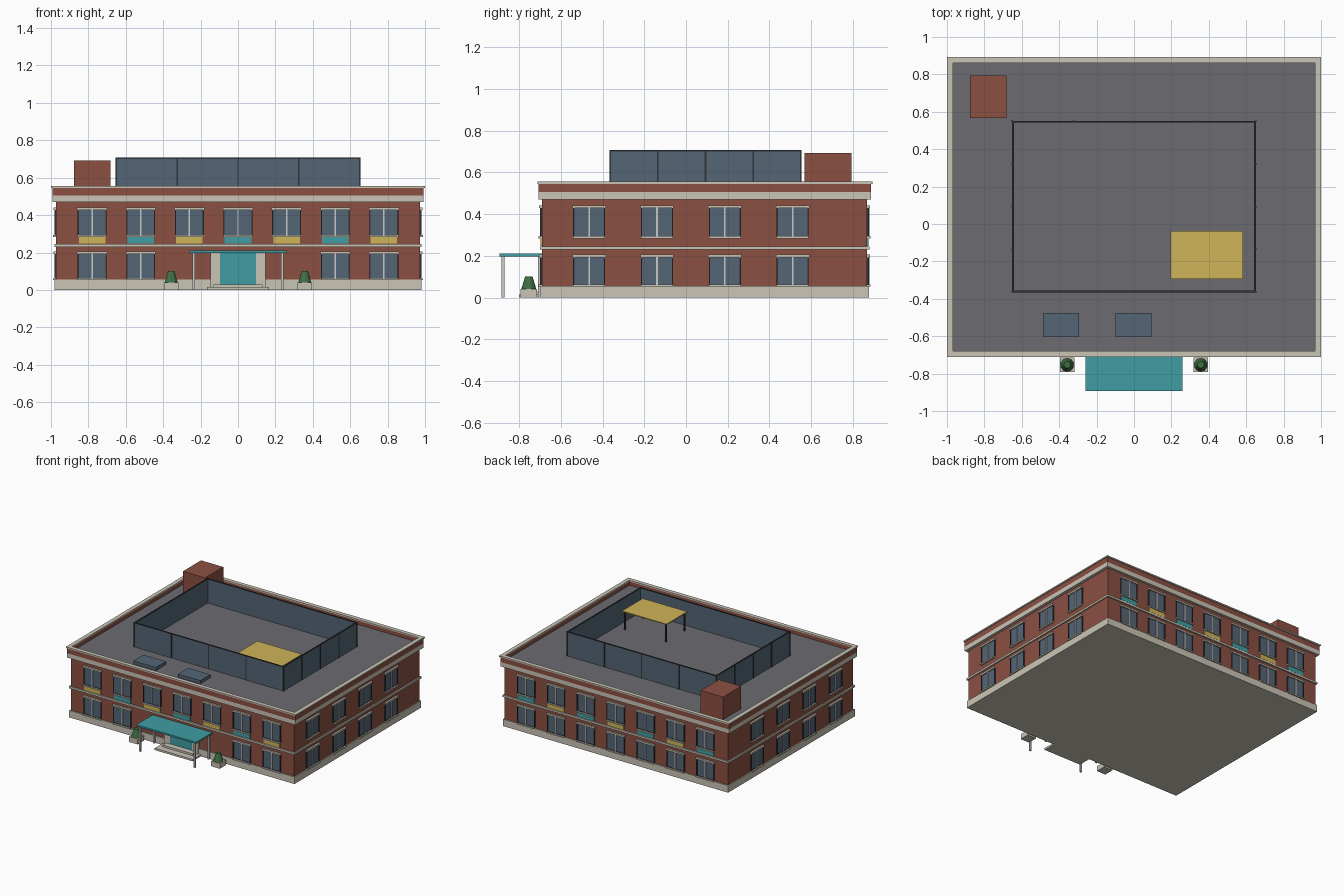
import bpy, bmesh, math
from mathutils import Matrix, Vector

if "Cube" in bpy.data.objects:
    bpy.data.objects.remove(bpy.data.objects["Cube"])


def material(name, r, g, b):
    m = bpy.data.materials.new(name)
    m.diffuse_color = (r, g, b, 1)
    m.use_nodes = True
    m.node_tree.nodes["Principled BSDF"].inputs["Base Color"].default_value = m.diffuse_color
    return m


BRICK = material("brick", 0.26, 0.08, 0.055)
STONE = material("stone", 0.60, 0.56, 0.47)
GLASS = material("glass", 0.09, 0.13, 0.18)
TEAL = material("teal", 0.05, 0.34, 0.37)
YELLOW = material("yellow", 0.62, 0.46, 0.10)
ROOF = material("roofing", 0.15, 0.15, 0.165)
DARK = material("dark_metal", 0.03, 0.035, 0.04)
WHITE = material("pale_metal", 0.68, 0.68, 0.66)
GREEN = material("leaf", 0.05, 0.16, 0.06)


def finish(name, bm, mat):
    me = bpy.data.meshes.new(name)
    bm.to_mesh(me)
    bm.free()
    me.materials.append(mat)
    ob = bpy.data.objects.new(name, me)
    bpy.context.collection.objects.link(ob)
    return ob


def boxes(name, mat, items):
    """One object made of boxes (x0, x1, y0, y1, z0, z1)."""
    bm = bmesh.new()
    for x0, x1, y0, y1, z0, z1 in items:
        mid = Vector(((x0 + x1) / 2, (y0 + y1) / 2, (z0 + z1) / 2))
        size = (abs(x1 - x0), abs(y1 - y0), abs(z1 - z0), 1)
        bmesh.ops.create_cube(bm, size=1, matrix=Matrix.Translation(mid) @ Matrix.Diagonal(size))
    return finish(name, bm, mat)


def ring(name, mat, x, y0, y1, t, z0, z1):
    """Rectangular band of wall thickness t."""
    bm = bmesh.new()
    rings = []
    for inset, z in ((0, z0), (0, z1), (t, z1), (t, z0)):
        a, b, c = x - inset, y0 + inset, y1 - inset
        rings.append([bm.verts.new(p) for p in ((-a, b, z), (a, b, z), (a, c, z), (-a, c, z))])
    for k in range(4):
        lo, hi = rings[k], rings[(k + 1) % 4]
        for i in range(4):
            j = (i + 1) % 4
            bm.faces.new((lo[i], lo[j], hi[j], hi[i]))
    bmesh.ops.recalc_face_normals(bm, faces=bm.faces)
    return finish(name, bm, mat)


# main masses
X, Y0, Y1 = 0.972, -0.69, 0.868
DECK = 0.515
boxes("brick_body", BRICK, [(-X, X, Y0, Y1, 0.002, 0.50)])
boxes("plinth", STONE, [(-0.98, 0.98, -0.698, 0.876, 0, 0.055)])
ring("string_course", STONE, 0.982, -0.70, 0.878, 0.03, 0.23, 0.245)
ring("cornice_band", STONE, 0.993, -0.706, 0.886, 0.04, 0.47, 0.505)
ring("parapet", BRICK, 0.993, -0.706, 0.886, 0.024, 0.505, 0.545)
ring("coping", STONE, 1.0, -0.712, 0.893, 0.032, 0.545, 0.555)
boxes("roof_deck", ROOF, [(-0.97, 0.97, -0.683, 0.863, 0.49, DECK)])


# windows on the four walls
def on_wall(wall, u0, u1, d0, d1, z0, z1):
    if wall == "front":
        return (u0, u1, Y0 - d1, Y0 - d0, z0, z1)
    if wall == "back":
        return (u0, u1, Y1 + d0, Y1 + d1, z0, z1)
    if wall == "right":
        return (X + d0, X + d1, u0, u1, z0, z1)
    return (-X - d1, -X - d0, u0, u1, z0, z1)


glass, frames, mullions, trim, panels = [], [], [], [], {0: [], 1: []}


def window(wall, u, z0, z1):
    w = 0.074
    glass.append(on_wall(wall, u - w, u + w, -0.005, 0.004, z0, z1))
    for s in (-1, 1):
        frames.append(on_wall(wall, u + s * w - 0.003, u + s * w + 0.003, -0.005, 0.009, z0, z1))
    for z in (z0, z1):
        frames.append(on_wall(wall, u - w, u + w, -0.005, 0.009, z - 0.003, z + 0.003))
    mullions.append(on_wall(wall, u - 0.004, u + 0.004, -0.005, 0.010, z0, z1))
    trim.append(on_wall(wall, u - 0.08, u + 0.08, -0.005, 0.014, z1 - 0.005, z1 + 0.008))
    trim.append(on_wall(wall, u - 0.077, u + 0.077, -0.005, 0.017, z0 - 0.008, z0 + 0.002))


LOW, HIGH = (0.06, 0.198), (0.292, 0.433)
for i in range(7):
    u = (i - 3) * 0.26
    for wall in ("front", "back"):
        window(wall, u, *HIGH)
        if wall == "back" or abs(u) > 0.3:
            window(wall, u, *LOW)
        panels[(i + (wall == "back")) % 2].append(
            on_wall(wall, u - 0.071, u + 0.071, -0.005, 0.007, 0.248, 0.284))
for i in range(4):
    for wall in ("left", "right"):
        for span in (LOW, HIGH):
            window(wall, -0.464 + i * 0.325, *span)
boxes("window_glass", GLASS, glass)
boxes("window_frames", DARK, frames)
boxes("window_mullions", WHITE, mullions)
boxes("lintels_and_sills", STONE, trim)
boxes("yellow_panels", YELLOW, panels[0])
boxes("teal_panels", TEAL, panels[1])

# entrance
boxes("door_surround", STONE, [(-0.147, -0.097, -0.708, -0.685, 0, 0.2),
                               (0.097, 0.147, -0.708, -0.685, 0, 0.2)])
boxes("entrance_doors", TEAL, [(-0.098, 0.098, -0.704, -0.685, 0.03, 0.2)])
boxes("entrance_steps", STONE, [(-0.165, 0.165, -0.80, -0.69, 0, 0.015),
                                (-0.13, 0.13, -0.75, -0.69, 0.015, 0.03)])
boxes("canopy", TEAL, [(-0.26, 0.26, -0.893, -0.69, 0.197, 0.21)])
boxes("canopy_posts", WHITE, [(s * 0.237 - 0.007, s * 0.237 + 0.007, y - 0.007, y + 0.007, 0, 0.198)
                              for s in (-1, 1) for y in (-0.876, -0.703)])

# planters with clipped shrubs
boxes("planters", STONE, [(s * 0.357 - 0.039, s * 0.357 + 0.039, -0.792, -0.714, 0, 0.04)
                          for s in (-1, 1)])
bm = bmesh.new()
for s in (-1, 1):
    bmesh.ops.create_cone(bm, cap_ends=True, segments=10, radius1=0.036, radius2=0.018, depth=0.06,
                          matrix=Matrix.Translation((s * 0.357, -0.753, 0.07)))
finish("shrubs", bm, GREEN)

# rooftop play court fence
FX, FY0, FY1, TOP = 0.65, -0.363, 0.55, 0.703
ring("court_fence", GLASS, FX, FY0, FY1, 0.006, DECK, TOP)
ring("fence_top_rail", DARK, FX + 0.002, FY0 - 0.002, FY1 + 0.002, 0.01, TOP - 0.002, TOP + 0.004)
posts = []
for i in range(9):
    x = -FX + i * FX / 4
    if i % 2 == 0:
        posts += [(x, y) for y in (FY0, FY1)]
for i in range(1, 4):
    posts += [(x, FY0 + i * (FY1 - FY0) / 4) for x in (-FX, FX)]
boxes("fence_posts", DARK, [(x - 0.004, x + 0.004, y - 0.004, y + 0.004, DECK, TOP + 0.005)
                            for x, y in posts])

# shade awning in the court
boxes("shade_awning", YELLOW, [(0.195, 0.583, -0.295, -0.037, 0.655, 0.663)])
boxes("awning_posts", DARK, [(x - 0.005, x + 0.005, y - 0.005, y + 0.005, DECK, 0.656)
                             for x in (0.21, 0.568) for y in (-0.28, -0.052)])

# stair housing and rooflights
boxes("stair_housing", BRICK, [(-0.877, -0.683, 0.567, 0.793, DECK - 0.005, 0.693)])
boxes("rooflights", GLASS, [(x - 0.097, x + 0.097, -0.603, -0.477, DECK - 0.005, 0.54)
                            for x in (-0.39, -0.003)])
